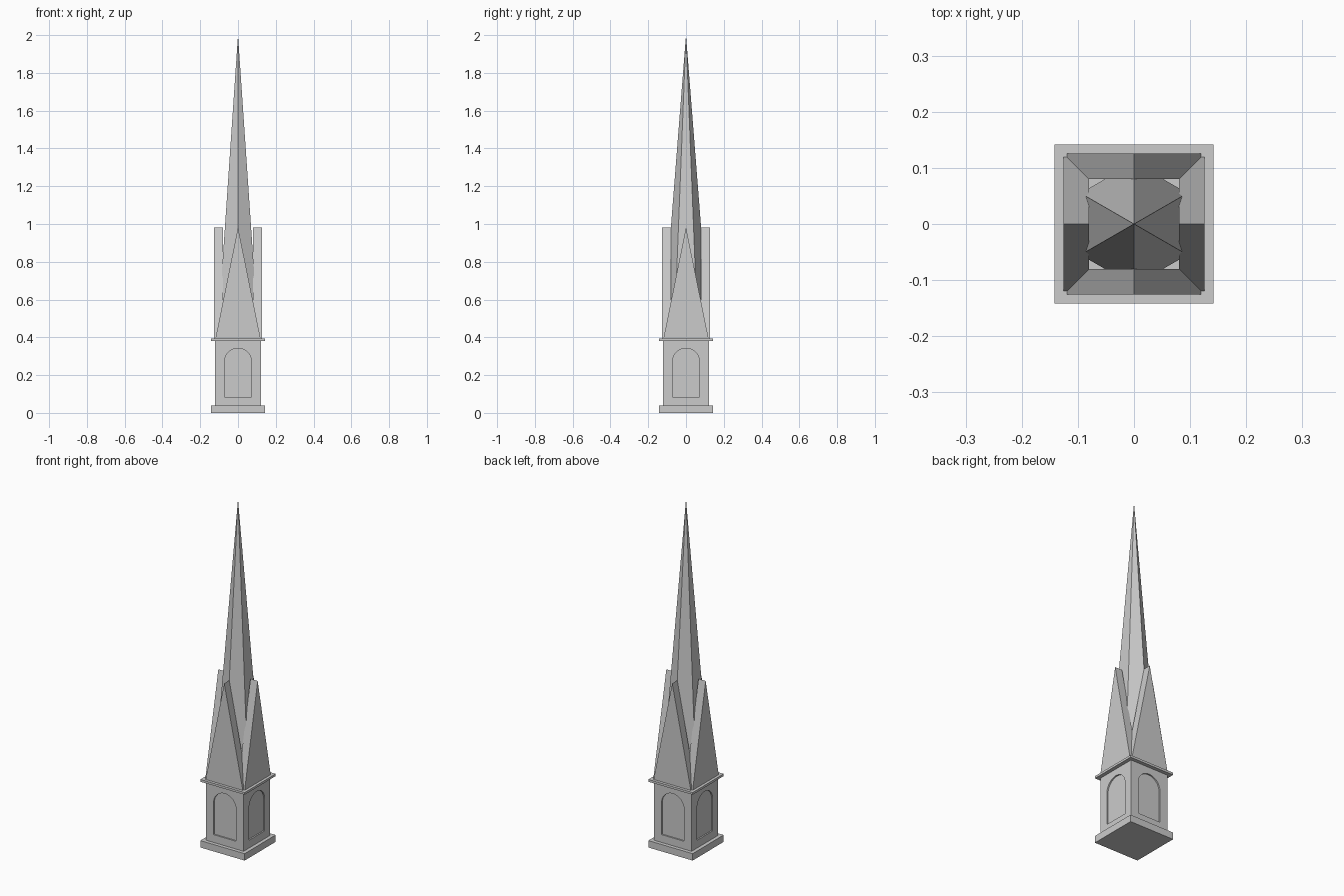
import bpy, bmesh, math
from mathutils import Matrix

if "Cube" in bpy.data.objects:
    bpy.data.objects.remove(bpy.data.objects["Cube"])


def prism(name, profile, y0, y1, turn=0):
    """Extrude an x-z profile from y0 to y1, then turn it about z."""
    bm = bmesh.new()
    face = bm.faces.new([bm.verts.new((x, y0, z)) for x, z in profile])
    ext = bmesh.ops.extrude_face_region(bm, geom=[face])
    moved = [g for g in ext["geom"] if isinstance(g, bmesh.types.BMVert)]
    bmesh.ops.translate(bm, verts=moved, vec=(0, y1 - y0, 0))
    bmesh.ops.recalc_face_normals(bm, faces=bm.faces)
    bm.transform(Matrix.Rotation(math.radians(turn), 4, 'Z'))
    me = bpy.data.meshes.new(name)
    bm.to_mesh(me)
    bm.free()
    ob = bpy.data.objects.new(name, me)
    bpy.context.collection.objects.link(ob)
    return ob


def slab(name, half, z0, z1):
    return prism(name, [(-half, z0), (half, z0), (half, z1), (-half, z1)], -half, half)


def arch(half, sill, spring, n=16):
    """Round-headed window outline."""
    return [(-half, sill), (half, sill)] + [
        (half * math.cos(math.pi * i / n), spring + half * math.sin(math.pi * i / n))
        for i in range(n + 1)]


# Plinth, belfry body and cornice
slab("plinth", 0.142, 0, 0.04)
body = slab("belfry_body", 0.121, 0.04, 0.385)
slab("cornice", 0.142, 0.381, 0.394)

for i, side in enumerate(("front", "right", "back", "left")):
    turn = 90 * i
    # Shallow arched window recess on each side
    cutter = prism(f"{side}_window_cutter", arch(0.072, 0.085, 0.27), -0.16, -0.113, turn)
    cutter.hide_render = True
    cutter.hide_set(True)
    cut = body.modifiers.new(f"{side}_recess", 'BOOLEAN')
    cut.object = cutter
    cut.operation = 'DIFFERENCE'
    cut.solver = 'EXACT'
    # Steep thick gable above it
    prism(f"{side}_gable", [(-0.12, 0.39), (0.12, 0.39), (0, 0.982)], -0.126, -0.08, turn)

# Six-sided spire rising between the gables, corners pointing front and back
base, top = 0.6, 2.0
bpy.ops.mesh.primitive_cone_add(vertices=6, radius1=0.11, radius2=0, depth=top - base,
                                location=(0, 0, (base + top) / 2))
bpy.context.object.name = "spire"
